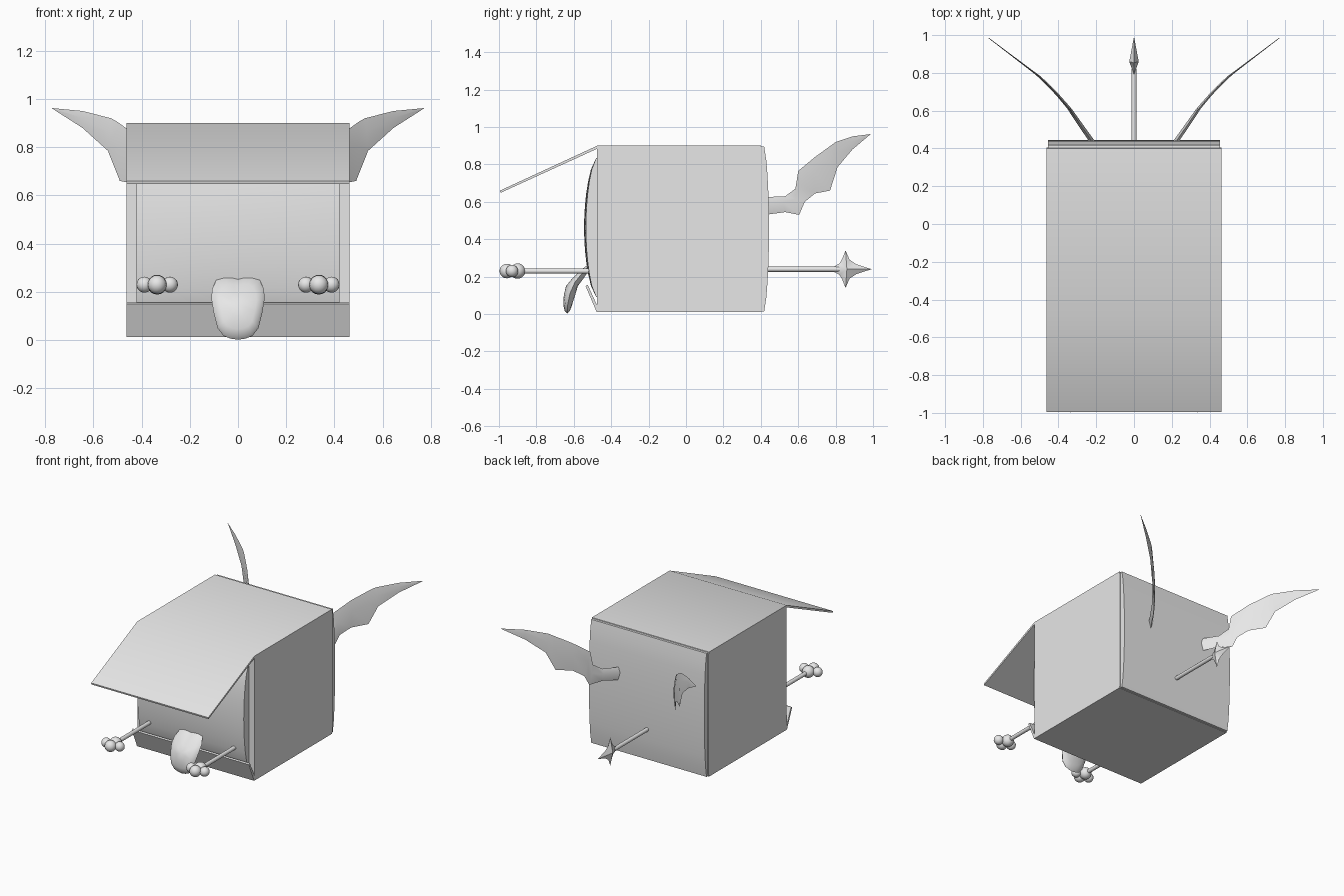
import bpy, bmesh, math
from mathutils import Matrix, Vector

if "Cube" in bpy.data.objects:
    bpy.data.objects.remove(bpy.data.objects["Cube"])

grey = bpy.data.materials.new("light grey")
grey.diffuse_color = (0.8, 0.8, 0.8, 1)
grey.use_nodes = True
grey.node_tree.nodes["Principled BSDF"].inputs["Base Color"].default_value = grey.diffuse_color


def finish(name, bm, angle=40):
    bmesh.ops.recalc_face_normals(bm, faces=bm.faces[:])
    me = bpy.data.meshes.new(name)
    bm.to_mesh(me)
    bm.free()
    me.materials.append(grey)
    ob = bpy.data.objects.new(name, me)
    bpy.context.collection.objects.link(ob)
    bpy.ops.object.select_all(action='DESELECT')
    ob.select_set(True)
    bpy.context.view_layer.objects.active = ob
    bpy.ops.object.shade_smooth_by_angle(angle=math.radians(angle))
    return ob


def interp(table, t):
    """Piecewise linear lookup in an ascending table."""
    if t <= table[0][0]:
        return table[0][1]
    for (a, va), (b, vb) in zip(table, table[1:]):
        if t <= b:
            return va + (vb - va) * (t - a) / (b - a)
    return table[-1][1]


def pillow(name, half, z0, z1, y_in, y_edge, bulge, side_curve):
    """Bulged rectangular panel with a rim running back into the case."""
    bm = bmesh.new()
    n, rows = 12, []
    for j in range(n + 1):
        v = 2 * j / n - 1
        row = []
        for i in range(n + 1):
            u = 2 * i / n - 1
            d = bulge * max(0, 1 - v * v) ** 0.7 * (1 - side_curve * u * u)
            row.append(bm.verts.new((u * half, y_edge + d, z0 + (z1 - z0) * j / n)))
        rows.append(row)
    for a, b in zip(rows, rows[1:]):
        for i in range(n):
            bm.faces.new((a[i], a[i + 1], b[i + 1], b[i]))
    rim = [e for e in bm.edges if e.is_boundary]
    ext = bmesh.ops.extrude_edge_only(bm, edges=rim)
    for v in ext["geom"]:
        if isinstance(v, bmesh.types.BMVert):
            v.co.y = y_in
    return finish(name, bm)


def rod(name, x, z, y0, y1, r):
    bm = bmesh.new()
    m = Matrix.Translation((x, (y0 + y1) / 2, z)) @ Matrix.Rotation(math.pi / 2, 4, 'X')
    bmesh.ops.create_cone(bm, cap_ends=True, segments=12, radius1=r, radius2=r,
                          depth=abs(y1 - y0), matrix=m)
    finish(name, bm)


# Case: box with the raised lid flap and the lower lip in one side profile
profile = [(0.40, 0.012), (0.405, 0.03), (0.405, 0.88), (0.40, 0.90), (-0.475, 0.90),
           (-0.995, 0.66), (-0.992, 0.648), (-0.475, 0.884), (-0.475, 0.84),
           (-0.475, 0.045), (-0.525, 0.155), (-0.537, 0.15), (-0.478, 0.012)]
bm = bmesh.new()
ends = [[bm.verts.new((x, y, z)) for y, z in profile] for x in (-0.462, 0.462)]
for e in ends:
    bm.faces.new(e)
for i in range(len(profile)):
    k = (i + 1) % len(profile)
    bm.faces.new((ends[0][i], ends[0][k], ends[1][k], ends[1][i]))
finish("case", bm)

# Bulging face and back panels
pillow("face_panel", 0.42, 0.09, 0.835, -0.46, -0.48, -0.065, 0.15)
pillow("back_panel", 0.455, 0.015, 0.895, 0.39, 0.418, 0.026, 0.0)

# Heart shaped tongue, hanging over the lip
half = [(0, .255), (.025, .266), (.06, .268), (.09, .25), (.108, .21), (.11, .17),
        (.10, .11), (.085, .05), (.06, .018), (.03, .006), (0, .002)]
outline = half + [(-x, z) for x, z in half[-2:0:-1]]
path = [(0, -.635), (.065, -.632), (.15, -.61), (.225, -.55), (.268, -.51)]
bm = bmesh.new()
rings = []
for r, s in [(0.35, 1), (0.7, 1), (0.9, 1), (1, 0), (0.9, -1), (0.7, -1), (0.35, -1)]:
    ring = []
    for x, z in outline:
        zz = 0.15 + (z - 0.15) * r
        y = interp(path, zz) - s * 0.032 * math.sqrt(1 - r * r)
        ring.append(bm.verts.new((x * r, y, zz)))
    rings.append(ring)
n = len(outline)
for a, b in zip(rings, rings[1:]):
    for i in range(n):
        k = (i + 1) % n
        bm.faces.new((a[i], a[k], b[k], b[i]))
for ring, s in ((rings[0], 1), (rings[-1], -1)):
    c = bm.verts.new((0, interp(path, 0.15) - s * 0.032, 0.15))
    for i in range(n):
        bm.faces.new((c, ring[i], ring[(i + 1) % n]))
finish("tongue", bm, 60)

# Arms with round fingered hands, and wings, on both sides
upper = [(.42, .625), (.53, .63), (.585, .67), (.60, .765), (.69, .84), (.78, .905),
         (.80, .92), (.89, .95), (.985, .962)]
lower = [(.42, .53), (.53, .545), (.605, .53), (.635, .60), (.69, .645), (.77, .66),
         (.81, .785), (.89, .88), (.984, .959)]
sweep = [(.42, .21), (.44, .225), (.60, .335), (.65, .37), (.78, .50), (.985, .77)]
for s, side in ((-1, "left"), (1, "right")):
    rod(side + "_arm", s * 0.335, 0.23, -0.47, -0.90, 0.014)
    bm = bmesh.new()
    for dx, y, r in ((0, -.90, .041), (-.053, -.93, .033), (.053, -.93, .033), (0, -.958, .039)):
        bmesh.ops.create_uvsphere(bm, u_segments=16, v_segments=10, radius=r,
                                  matrix=Matrix.Translation((s * 0.335 + dx, y, 0.23)))
    finish(side + "_hand", bm)

    bm = bmesh.new()
    loops = []
    for i, (a, b) in enumerate(zip(upper, lower)):
        pa = Vector((interp(sweep, a[0]), a[0], a[1]))
        pb = Vector((interp(sweep, b[0]), b[0], b[1]))
        mid = pa.lerp(pb, 0.4)
        off = Vector((0.76, -0.65, 0)) * 0.013 * (1 - i / 9)
        loops.append([bm.verts.new((s * p.x, p.y, p.z)) for p in (pa, mid + off, pb, mid - off)])
    for a, b in zip(loops, loops[1:]):
        for i in range(4):
            k = (i + 1) % 4
            bm.faces.new((a[i], a[k], b[k], b[i]))
    bm.faces.new(loops[0])
    bm.faces.new(loops[-1])
    finish(side + "_wing", bm, 50)

# Tail rod with a four pointed tip
rod("tail", 0, 0.24, 0.42, 0.82, 0.014)
top = [(.992, 0), (.91, .027), (.875, .05), (.853, .10), (.835, .055), (.82, .03), (.79, .014)]
tip = top + [(y, -z) for y, z in top[:0:-1]]
bm = bmesh.new()
edge = [bm.verts.new((0, y, 0.24 + z)) for y, z in tip]
for x in (-0.025, 0.025):
    c = bm.verts.new((x, 0.86, 0.24))
    for i in range(len(edge)):
        bm.faces.new((c, edge[i], edge[(i + 1) % len(edge)]))
finish("tail_tip", bm)
